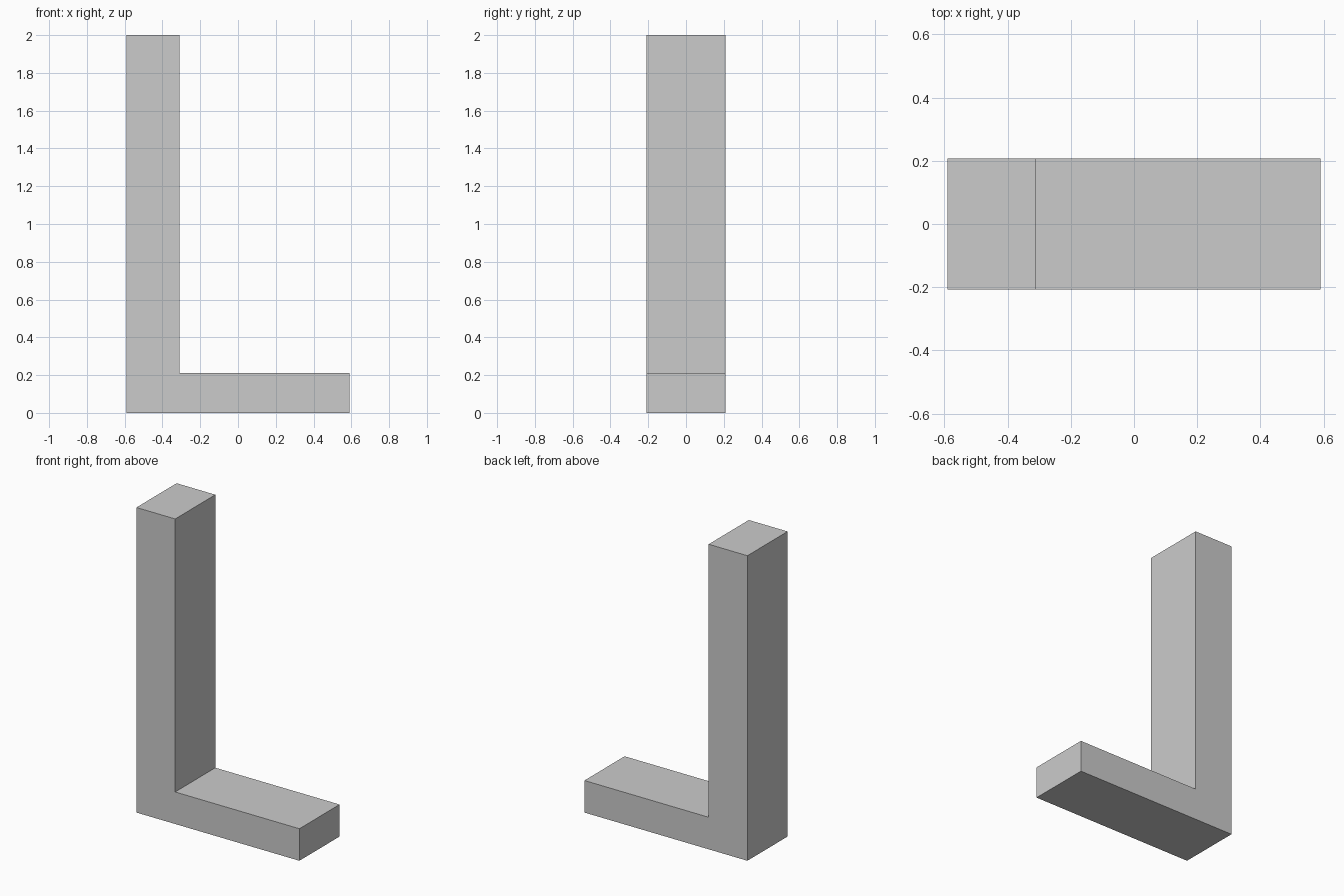
import bpy, bmesh
from mathutils import Vector

if "Cube" in bpy.data.objects:
    bpy.data.objects.remove(bpy.data.objects["Cube"])

HALF_X, HALF_Y = 0.591, 0.208
POST_X, FOOT_Z, TOP_Z = -0.31, 0.21, 2.0

# L-shaped side profile (x, z), extruded through the depth
profile = [(-HALF_X, 0), (HALF_X, 0), (HALF_X, FOOT_Z),
           (POST_X, FOOT_Z), (POST_X, TOP_Z), (-HALF_X, TOP_Z)]

bm = bmesh.new()
face = bm.faces.new([bm.verts.new((x, -HALF_Y, z)) for x, z in profile])
extruded = bmesh.ops.extrude_face_region(bm, geom=[face], use_keep_orig=True)
verts = [v for v in extruded["geom"] if isinstance(v, bmesh.types.BMVert)]
bmesh.ops.translate(bm, verts=verts, vec=Vector((0, 2 * HALF_Y, 0)))
bmesh.ops.recalc_face_normals(bm, faces=bm.faces)

mesh = bpy.data.meshes.new("l_bracket")
bm.to_mesh(mesh)
bm.free()
bpy.context.collection.objects.link(bpy.data.objects.new("l_bracket", mesh))
